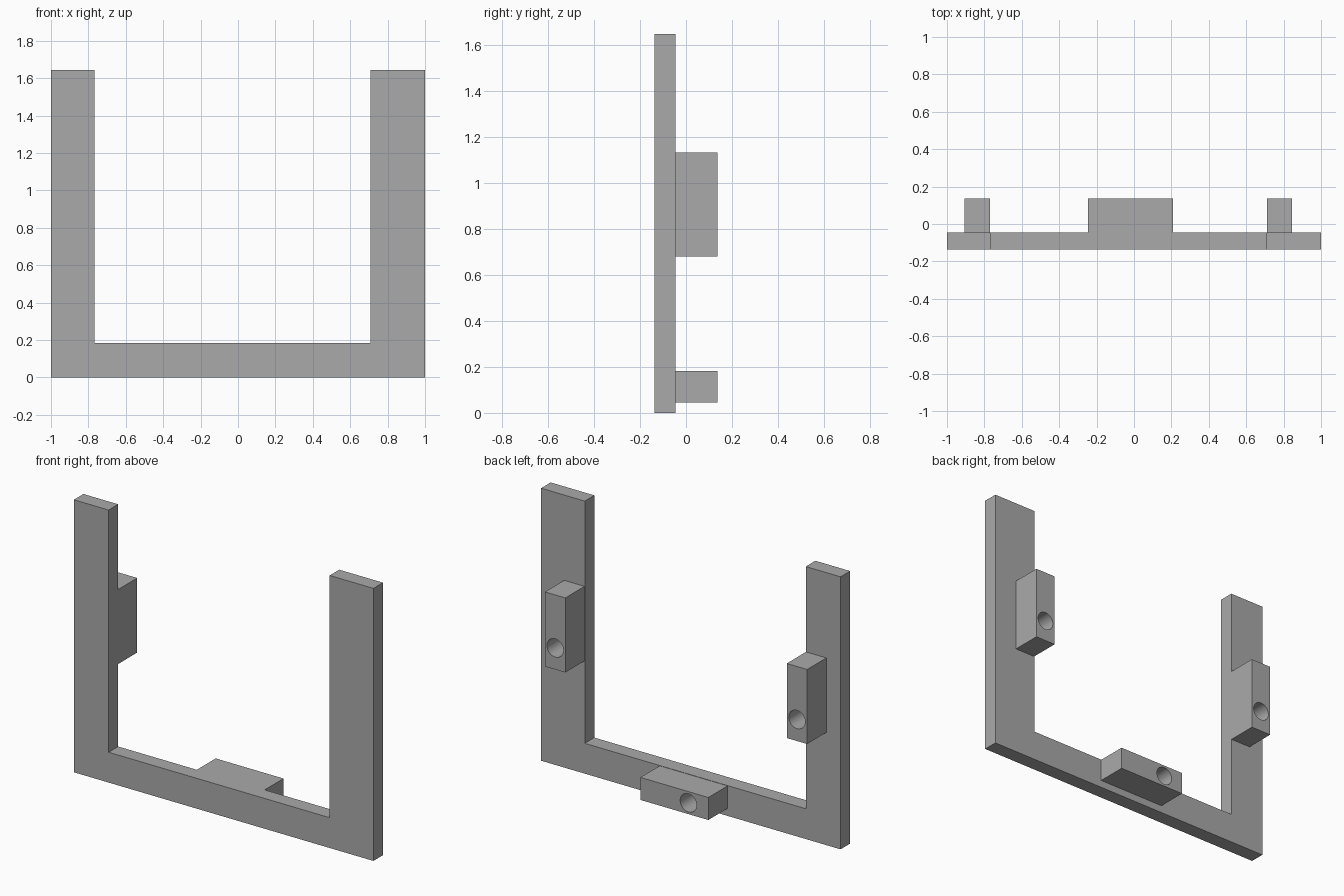
import bpy, bmesh, math

if "Cube" in bpy.data.objects:
    bpy.data.objects.remove(bpy.data.objects["Cube"])

FRONT, MID, BACK = -0.137, -0.046, 0.137   # y of frame front, frame back, block back
HOLE_RADIUS = 0.055

grey = bpy.data.materials.new("plain grey")
grey.use_nodes = True
grey.diffuse_color = (0.4, 0.4, 0.4, 1)
grey.node_tree.nodes["Principled BSDF"].inputs["Base Color"].default_value = (0.4, 0.4, 0.4, 1)


def extrude_profile(name, points, y0, y1):
    """Solid made from an x-z outline pushed from y0 to y1."""
    bm = bmesh.new()
    face = bm.faces.new([bm.verts.new((x, y0, z)) for x, z in points])
    result = bmesh.ops.extrude_face_region(bm, geom=[face])
    verts = [g for g in result["geom"] if isinstance(g, bmesh.types.BMVert)]
    bmesh.ops.translate(bm, verts=verts, vec=(0, y1 - y0, 0))
    bmesh.ops.recalc_face_normals(bm, faces=bm.faces)
    mesh = bpy.data.meshes.new(name)
    bm.to_mesh(mesh)
    bm.free()
    mesh.materials.append(grey)
    obj = bpy.data.objects.new(name, mesh)
    bpy.context.collection.objects.link(obj)
    return obj


def drilled_block(name, x0, x1, z0, z1, hole_x, hole_z):
    """Mounting block with a round hole running back to the frame."""
    block = extrude_profile(name, [(x0, z0), (x1, z0), (x1, z1), (x0, z1)], MID, BACK)
    circle = [(hole_x + HOLE_RADIUS * math.cos(a), hole_z + HOLE_RADIUS * math.sin(a))
              for a in (math.tau * i / 48 for i in range(48))]
    cutter = extrude_profile(name + "_hole_cutter", circle, MID - 0.05, BACK + 0.05)
    cutter.hide_render = True
    cut = block.modifiers.new("hole", "BOOLEAN")
    cut.operation = "DIFFERENCE"
    cut.solver = "EXACT"
    cut.object = cutter
    bpy.ops.object.select_all(action="DESELECT")
    block.select_set(True)
    bpy.context.view_layer.objects.active = block
    bpy.ops.object.modifier_apply(modifier=cut.name)
    bpy.data.objects.remove(cutter)
    bpy.ops.object.shade_smooth_by_angle(angle=math.radians(30))


# U-shaped flat frame, with the left arm wider than the right
extrude_profile("u_frame", [(-1, 0), (1, 0), (1, 1.645), (0.708, 1.645),
                            (0.708, 0.183), (-0.768, 0.183), (-0.768, 1.645), (-1, 1.645)],
                FRONT, MID)

# Blocks on the back of the frame
for side, x0 in (("right", -0.905), ("left", 0.71)):
    drilled_block(side + "_block", x0, x0 + 0.136, 0.68, 1.13, x0 + 0.068, 0.81)
drilled_block("bottom_block", -0.245, 0.208, 0.045, 0.181, -0.112, 0.113)
